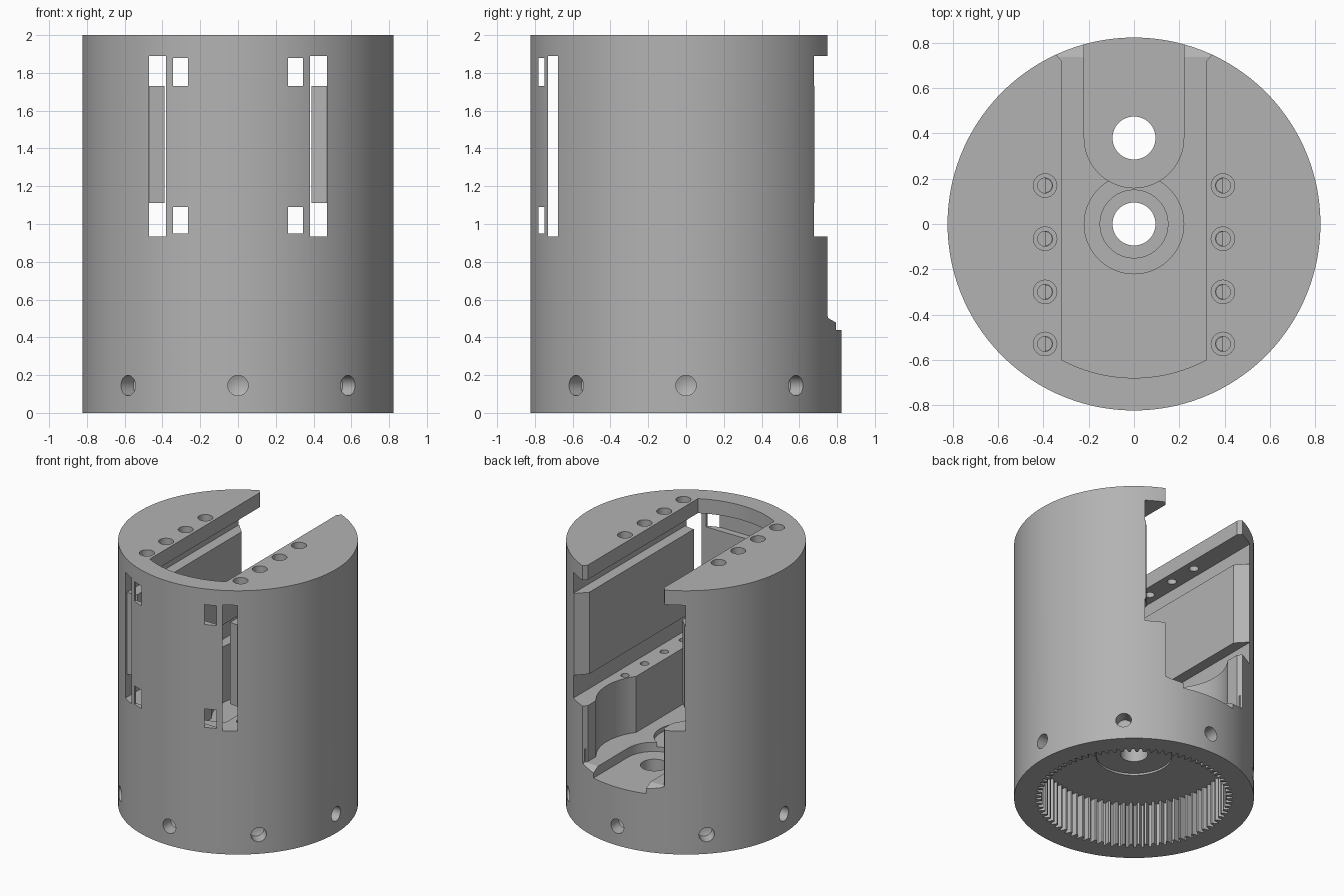
import bpy, bmesh, math
from math import sin, cos, pi, sqrt

if "Cube" in bpy.data.objects:
    bpy.data.objects.remove(bpy.data.objects["Cube"])

R = 0.824          # outer radius
INNER = 0.68       # radius of the slot's front end
BACK = 1.0         # cutters run out past the open back


def prism(name, outline, z0, z1):
    """Extrude an xy outline from z0 to z1."""
    bm = bmesh.new()
    face = bm.faces.new([bm.verts.new((x, y, z0)) for x, y in outline])
    new = bmesh.ops.extrude_face_region(bm, geom=[face])["geom"]
    bmesh.ops.translate(bm, vec=(0, 0, z1 - z0),
                        verts=[v for v in new if isinstance(v, bmesh.types.BMVert)])
    bmesh.ops.recalc_face_normals(bm, faces=bm.faces)
    mesh = bpy.data.meshes.new(name)
    bm.to_mesh(mesh)
    bm.free()
    ob = bpy.data.objects.new(name, mesh)
    bpy.context.collection.objects.link(ob)
    return ob


def arc(r, a0, a1, n, cx=0, cy=0):
    return [(cx + r * cos(a0 + (a1 - a0) * i / n), cy + r * sin(a0 + (a1 - a0) * i / n))
            for i in range(n + 1)]


def disc(name, r, z0, z1, x=0, y=0, n=48):
    return prism(name, arc(r, 0, 2 * pi, n, x, y)[:-1], z0, z1)


def box(name, w, y0, y1, z0, z1):
    return prism(name, [(-w, y0), (w, y0), (w, y1), (-w, y1)], z0, z1)


def mirrored(right_side, front=()):
    """Close an outline from its right side (front to back) and optional front arc."""
    return list(front) + right_side + [(-x, y) for x, y in reversed(right_side)]


body = disc("housing", R, 0, 2, n=160)


def cut(cutter):
    cutter.hide_render = True
    mod = body.modifiers.new("cut", "BOOLEAN")
    mod.operation = "DIFFERENCE"
    mod.solver = "EXACT"
    mod.object = cutter
    bpy.context.view_layer.objects.active = body
    bpy.ops.object.modifier_apply(modifier=mod.name)
    bpy.data.objects.remove(cutter)


# Slot with a rounded front end and a slightly flared mouth
half = 0.32
a = math.asin(half / INNER)
front_arc = arc(INNER, -pi / 2 - a, -pi / 2 + a, 24)
slot = mirrored([(half, 0.72), (0.345, 0.75), (0.345, BACK)], front_arc)
cut(prism("top_slot", slot, 1.8, 2.1))

# Side grooves, which break through the wall at the front
for z0, z1 in ((0.935, 1.11), (1.73, 1.89)):
    cut(box("groove", 0.47, -0.73, BACK, z0, z1))
rail_gap = mirrored([(0.47, -0.73), (0.47, -0.66), (0.39, -0.65), (0.39, 0.6),
                     (0.465, 0.68), (0.465, BACK)])
cut(prism("rail_gap", rail_gap, 1.05, 1.8))

# Small front windows
for z0, z1 in ((0.95, 1.09), (1.73, 1.88)):
    cut(box("window", 0.345, -0.78, -0.6, z0, z1))

# Lower pocket, widened around the rear shaft
FLOOR, REAR = 0.51, 0.38
cut(prism("lower_pocket", slot, FLOOR, 1.0))
cut(disc("rear_widening", 0.4, FLOOR, 1.0, y=REAR, n=64))

# Sloped sill at the mouth of the lower pocket
sill = prism("sill", [(0.73, FLOOR + 0.005), (0.93, 0.40), (0.93, FLOOR + 0.1), (0.73, FLOOR + 0.1)],
             -0.335, 0.335)
for v in sill.data.vertices:
    y, z, x = v.co
    v.co = (x, y, z)
cut(sill)

# Bearing seats and shaft holes
channel = arc(0.22, pi, 2 * pi, 32, 0, REAR) + [(0.22, BACK), (-0.22, BACK)]
cut(prism("rear_channel", channel, 0.44, 0.8))
cut(disc("centre_seat", 0.22, 0.475, 0.8, n=64))
cut(disc("centre_counterbore", 0.15, 0.45, 0.8))
for y in (0, REAR):
    cut(disc("shaft_hole", 0.095, 0.2, 0.8, y=y))

# Internal ring gear in the base
teeth, gear = 80, []
for i in range(teeth):
    for f, r in ((-0.36, 0.635), (-0.14, 0.675), (0.14, 0.675), (0.36, 0.635)):
        t = 2 * pi * (i + f) / teeth
        gear.append((r * cos(t), r * sin(t)))
cut(prism("ring_gear", gear, -0.1, 0.33))
cut(disc("ceiling_recess", 0.26, 0.2, 0.345, n=64))

# Countersunk screw holes, continued into the ledges below
for x in (-0.393, 0.393):
    for y in (0.17, -0.065, -0.3, -0.53):
        cut(disc("screw_hole", 0.033, 1.8, 2.1, x, y, 24))
        cut(disc("screw_head_seat", 0.052, 1.95, 2.1, x, y, 24))
        cut(disc("ledge_hole", 0.03, 0.82, 1.0, x, y, 24))

# Drilled radial holes with conical ends around the base
for i in range(8):
    bm = bmesh.new()
    bmesh.ops.create_cone(bm, segments=32, radius1=0.054, radius2=0.054, depth=0.2,
                          cap_ends=True)
    tip = min(bm.faces, key=lambda f: f.calc_center_median().z)
    bmesh.ops.poke(bm, faces=[tip], offset=0.025)
    mesh = bpy.data.meshes.new("radial_hole")
    bm.to_mesh(mesh)
    bm.free()
    drill = bpy.data.objects.new("radial_hole", mesh)
    bpy.context.collection.objects.link(drill)
    t = i * pi / 4
    drill.rotation_euler = (0, pi / 2, t)
    drill.location = (0.83 * cos(t), 0.83 * sin(t), 0.145)
    bpy.context.view_layer.update()
    cut(drill)

# Material and shading
grey = bpy.data.materials.new("plain grey")
grey.use_nodes = True
colour = (0.45, 0.45, 0.45, 1)
grey.diffuse_color = colour
grey.node_tree.nodes["Principled BSDF"].inputs["Base Color"].default_value = colour
body.data.materials.clear()
body.data.materials.append(grey)
for p in body.data.polygons:
    p.material_index = 0
bpy.ops.object.select_all(action="DESELECT")
body.select_set(True)
bpy.context.view_layer.objects.active = body
bpy.ops.object.shade_smooth_by_angle(angle=math.radians(25))
